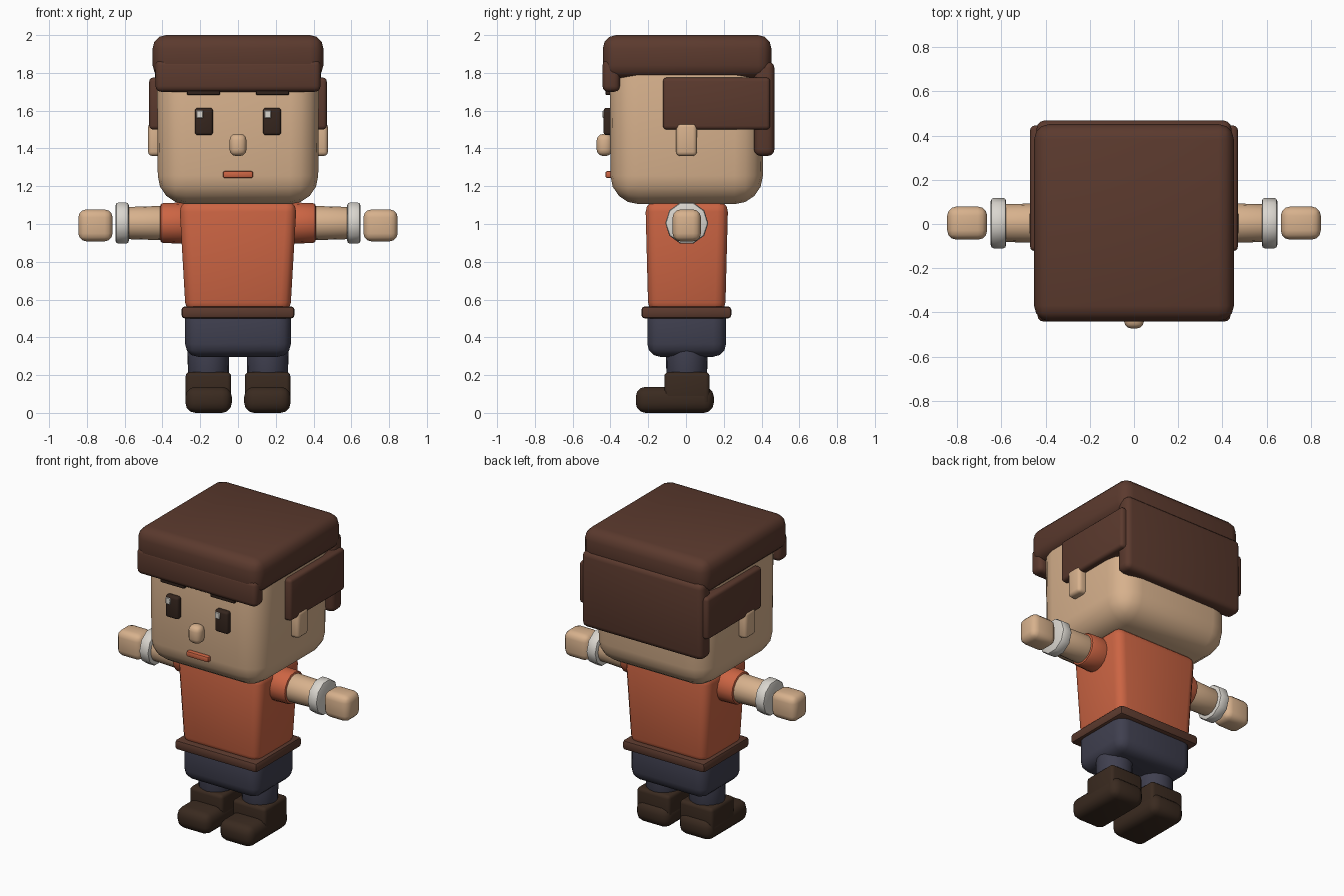
import bpy, bmesh, math
from mathutils import Matrix, Vector

if "Cube" in bpy.data.objects:
    bpy.data.objects.remove(bpy.data.objects["Cube"])


def material(name, rgb):
    m = bpy.data.materials.new(name)
    m.diffuse_color = (*rgb, 1)
    m.use_nodes = True
    m.node_tree.nodes["Principled BSDF"].inputs["Base Color"].default_value = m.diffuse_color
    return m


SKIN = material("skin", (0.68, 0.44, 0.265))
HAIR = material("hair_brown", (0.105, 0.042, 0.027))
ORANGE = material("orange", (0.60, 0.128, 0.056))
NAVY = material("trouser_blue", (0.050, 0.050, 0.078))
BOOT = material("boot_brown", (0.042, 0.023, 0.014))
WHITE = material("off_white", (0.70, 0.67, 0.62))
DARK = material("eye_dark", (0.036, 0.019, 0.013))


def finish(bm, name, mat, angle=40):
    bmesh.ops.recalc_face_normals(bm, faces=bm.faces)
    me = bpy.data.meshes.new(name)
    bm.to_mesh(me)
    bm.free()
    me.materials.append(mat)
    me.shade_smooth()
    me.set_sharp_from_angle(angle=math.radians(angle))
    ob = bpy.data.objects.new(name, me)
    bpy.context.collection.objects.link(ob)
    return ob


def box(name, mat, x, y, z, r=0.02, seg=3, bottom=(1, 1)):
    """Rounded box from ranges; bottom scales the lower end in x and y."""
    bm = bmesh.new()
    bmesh.ops.create_cube(bm, size=1)
    c = [(a + b) / 2 for a, b in (x, y, z)]
    s = [b - a for a, b in (x, y, z)]
    for v in bm.verts:
        low = v.co.z < 0
        k = (bottom[0], bottom[1], 1) if low else (1, 1, 1)
        v.co = Vector([c[i] + v.co[i] * s[i] * k[i] for i in range(3)])
    if r:
        bmesh.ops.bevel(bm, geom=bm.edges[:], offset=r, segments=seg,
                        profile=0.5, affect='EDGES', clamp_overlap=True)
    return finish(bm, name, mat)


def tube(name, mat, centre, r1, r2, length, axis='Z', sides=20, bevel=0.012):
    """Rounded cylinder; r1 is the start radius and r2 the end radius."""
    bm = bmesh.new()
    bmesh.ops.create_cone(bm, cap_ends=True, segments=sides,
                          radius1=r1, radius2=r2, depth=length)
    rims = [e for e in bm.edges if any(len(f.verts) > 4 for f in e.link_faces)]
    bmesh.ops.bevel(bm, geom=rims, offset=bevel, segments=2,
                    profile=0.5, affect='EDGES')
    rot = Matrix.Rotation(math.pi / 2, 4, 'Y') if axis == 'X' else Matrix()
    bm.transform(Matrix.Translation(centre) @ rot)
    return finish(bm, name, mat)


def mirrored(ob):
    """Copy across the x = 0 plane."""
    bm = bmesh.new()
    bm.from_mesh(ob.data)
    bm.transform(Matrix.Scale(-1, 4, (1, 0, 0)))
    finish(bm, ob.name + "_left", ob.data.materials[0])
    ob.name += "_right"


# Head and hair
box("head", SKIN, (-0.43, 0.43), (-0.405, 0.412), (1.105, 1.93), 0.15, 4, (0.985, 0.985))
box("hair_cap", HAIR, (-0.452, 0.452), (-0.44, 0.452), (1.77, 2.0), 0.07, 3)
box("fringe", HAIR, (-0.437, 0.437), (-0.442, -0.35), (1.70, 1.87), 0.03, 3)
box("back_hair", HAIR, (-0.44, 0.44), (0.36, 0.468), (1.36, 1.86), 0.035, 3)
mirrored(box("side_hair", HAIR, (0.38, 0.47), (-0.122, 0.445), (1.50, 1.775), 0.02))

# Face
mirrored(box("ear", SKIN, (0.40, 0.476), (-0.052, 0.058), (1.36, 1.535), 0.022))
mirrored(box("eye", DARK, (0.133, 0.228), (-0.436, -0.39), (1.47, 1.615), 0.015))
mirrored(box("eyebrow", DARK, (0.095, 0.27), (-0.427, -0.39), (1.682, 1.73), 0.008, 2))
for side, x in (("left", -0.203), ("right", 0.157)):
    box("eye_glint_" + side, WHITE, (x - 0.017, x + 0.017), (-0.441, -0.432),
        (1.56, 1.602), 0.003, 1)
box("nose", SKIN, (-0.045, 0.045), (-0.473, -0.39), (1.36, 1.477), 0.034, 3)
box("mouth", ORANGE, (-0.08, 0.08), (-0.427, -0.39), (1.243, 1.28), 0.01, 2)

# Body
box("shirt", ORANGE, (-0.311, 0.311), (-0.215, 0.223), (0.53, 1.12), 0.055, 3, (0.89, 0.93))
box("belt", HAIR, (-0.299, 0.299), (-0.236, 0.24), (0.50, 0.564), 0.018, 2)
box("trouser_hips", NAVY, (-0.28, 0.28), (-0.205, 0.212), (0.297, 0.58), 0.068, 3)

# Arms
AY, AZ = 0.004, 1.005
mirrored(tube("sleeve", ORANGE, (0.335, AY, AZ), 0.11, 0.105, 0.155, 'X', 16, 0.016))
mirrored(tube("forearm", SKIN, (0.49, AY, AZ), 0.092, 0.084, 0.27, 'X', 16))
mirrored(tube("cuff", WHITE, (0.613, AY, AZ), 0.114, 0.114, 0.07, 'X', 10, 0.014))
mirrored(box("hand", SKIN, (0.664, 0.845), (-0.071, 0.079), (0.908, 1.077), 0.042, 3))

# Legs and boots
mirrored(tube("leg", NAVY, (0.157, 0.004, 0.28), 0.107, 0.112, 0.24))
mirrored(box("boot_shaft", BOOT, (0.036, 0.277), (-0.115, 0.125), (0.04, 0.216), 0.022, 3))
bpy.data.objects["boot_shaft_right"].data.update()
mirrored(box("boot_foot", BOOT, (0.033, 0.278), (-0.266, 0.147), (0.0, 0.138), 0.052, 3))
